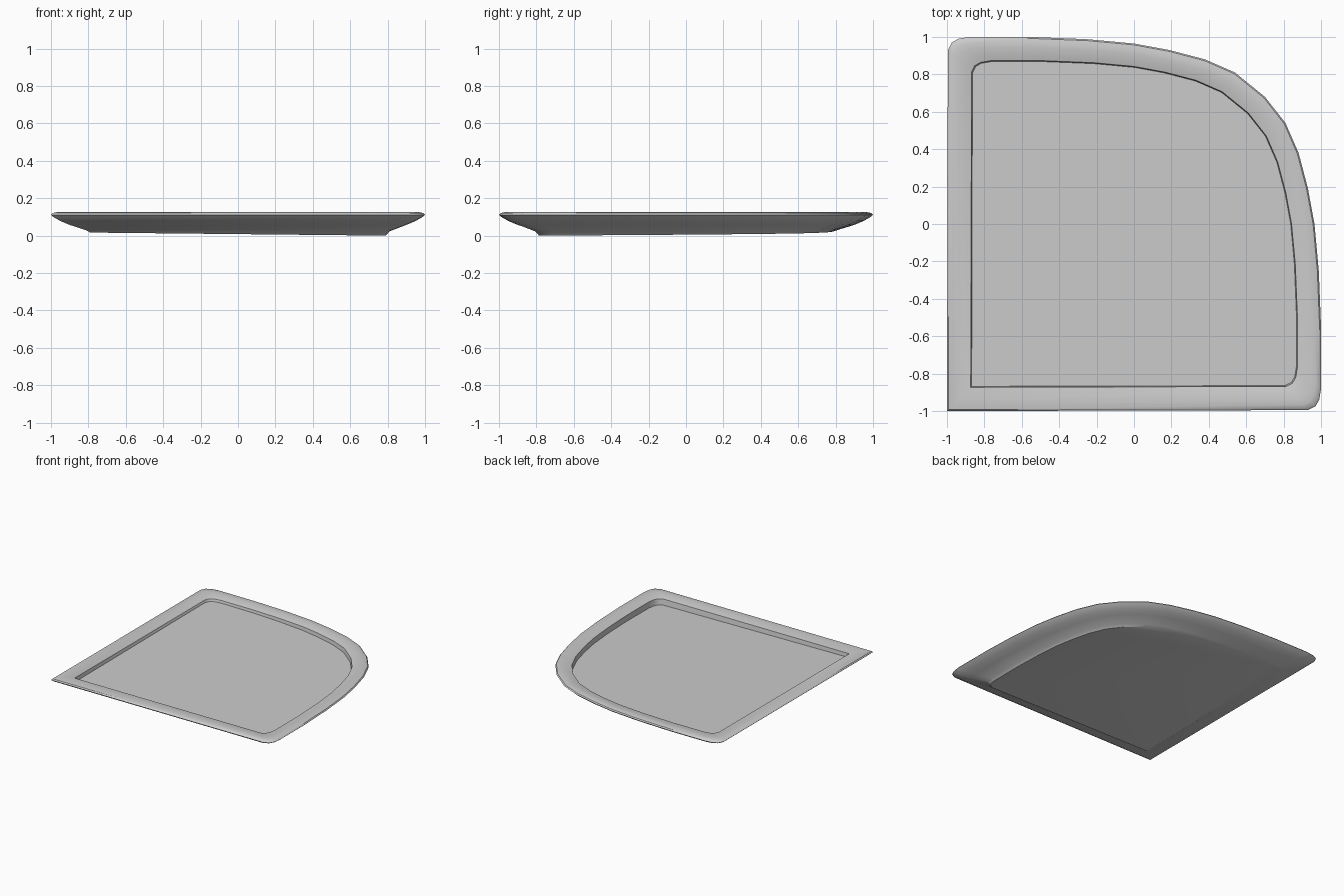
import bpy, bmesh, math

if "Cube" in bpy.data.objects:
    bpy.data.objects.remove(bpy.data.objects["Cube"])

# Half of the outline (mirrored across the x = y diagonal), from sharp corner to arc middle
half = [(-1, -1), (0.93, -0.995), (0.97, -0.975), (0.99, -0.94), (1, -0.88), (1, -0.55),
        (0.988, -0.25), (0.965, 0), (0.93, 0.19), (0.88, 0.38), (0.81, 0.54)]
outline = half + [(0.70, 0.68)] + [(y, x) for x, y in reversed(half[1:])]

def tilt(x, y):
    # gentle drainage fall of the floor and underside
    return 0.018 - 0.0105 * (x + 0.79) + 0.0065 * (y + 0.79)

# Cross-section from underside to floor: scale, height, tilt amount
profile = [(0.79, 0.0, 1), (0.81, 0.024, 0.3), (0.90, 0.059, 0), (0.95, 0.080, 0), (0.985, 0.100, 0),
           (1.0, 0.113, 0), (0.992, 0.122, 0), (0.97, 0.127, 0), (0.94, 0.127, 0),
           (0.90, 0.121, 0), (0.873, 0.114, 0), (0.868, 0.066, 1)]

bm = bmesh.new()
rings = [[bm.verts.new((x * s, y * s, z + t * tilt(x * s, y * s))) for x, y in outline]
         for s, z, t in profile]
n = len(outline)
for a, b in zip(rings, rings[1:]):
    for i in range(n):
        j = (i + 1) % n
        bm.faces.new((a[i], a[j], b[j], b[i]))
bm.faces.new(list(reversed(rings[0])))   # underside
bm.faces.new(rings[-1])                  # sunken floor
bmesh.ops.recalc_face_normals(bm, faces=bm.faces[:])
low = min(v.co.z for v in bm.verts)
bmesh.ops.translate(bm, verts=bm.verts[:], vec=(0, 0, -low))

mesh = bpy.data.meshes.new("corner_tray")
bm.to_mesh(mesh)
bm.free()
tray = bpy.data.objects.new("corner_tray", mesh)
bpy.context.collection.objects.link(tray)
bpy.context.view_layer.objects.active = tray
tray.select_set(True)
bpy.ops.object.shade_smooth_by_angle(angle=math.radians(35))
